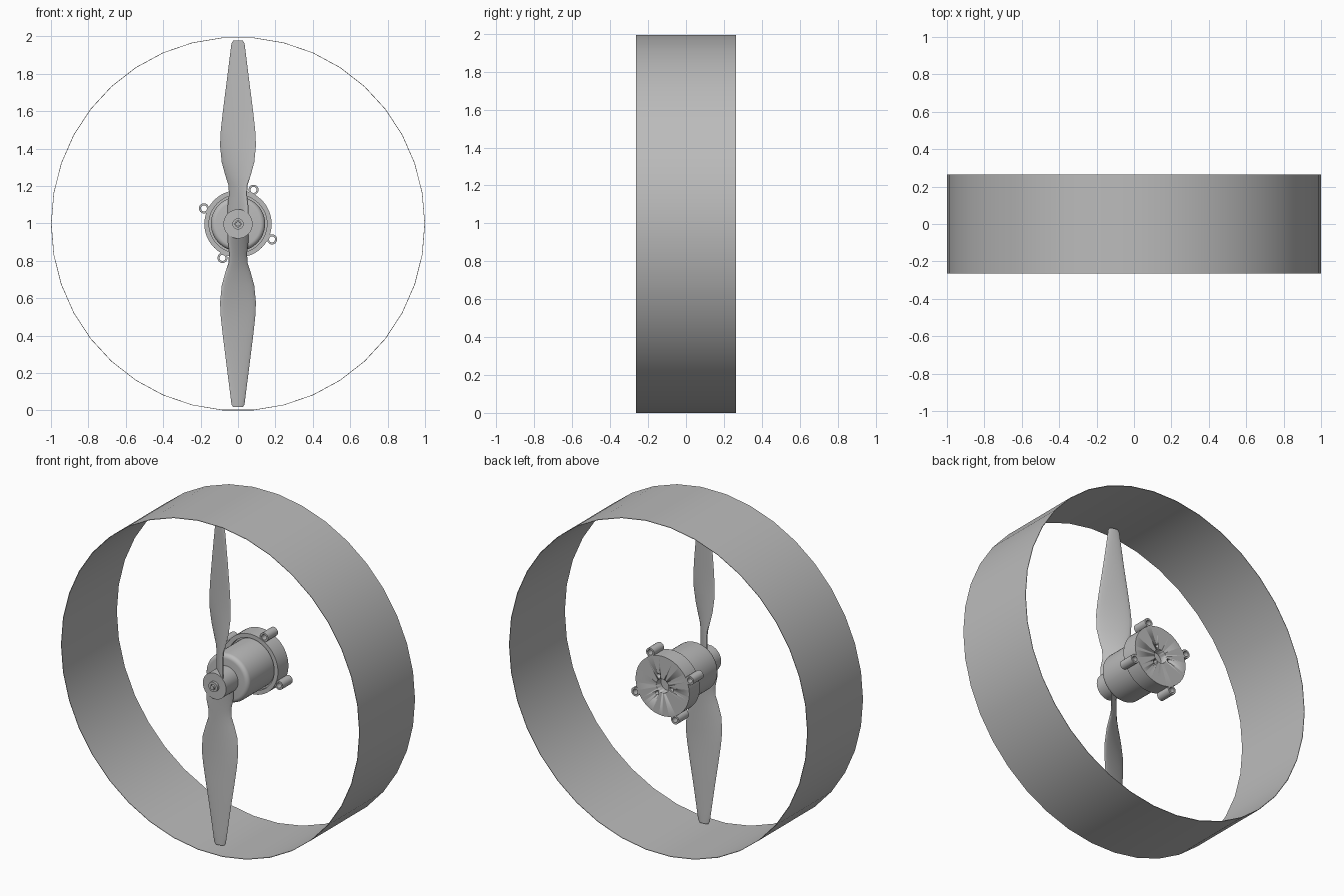
import bpy, bmesh, math
from mathutils import Vector, Matrix

CZ = 0.997            # height of the shared axis
if "Cube" in bpy.data.objects:
    bpy.data.objects.remove(bpy.data.objects["Cube"])

grey = bpy.data.materials.new("plain_grey")
grey.use_nodes = True
grey.diffuse_color = (0.5, 0.5, 0.5, 1)
grey.node_tree.nodes["Principled BSDF"].inputs["Base Color"].default_value = (0.5, 0.5, 0.5, 1)


def finish(name, bm, angle=35):
    bmesh.ops.remove_doubles(bm, verts=bm.verts, dist=1e-5)
    bmesh.ops.recalc_face_normals(bm, faces=bm.faces)
    mesh = bpy.data.meshes.new(name)
    bm.to_mesh(mesh)
    bm.free()
    obj = bpy.data.objects.new(name, mesh)
    bpy.context.collection.objects.link(obj)
    mesh.materials.append(grey)
    bpy.ops.object.select_all(action="DESELECT")
    obj.select_set(True)
    bpy.context.view_layer.objects.active = obj
    bpy.ops.object.shade_smooth_by_angle(angle=math.radians(angle))
    return obj


def lathe(name, profile, sides=48, x=0, z=0, closed=False):
    """Spin (radius, y) points about the y axis."""
    bm = bmesh.new()
    pts = profile + profile[:1] if closed else profile
    vs = [bm.verts.new((r, y, 0)) for r, y in pts]
    es = [bm.edges.new(pair) for pair in zip(vs, vs[1:])]
    bmesh.ops.spin(bm, geom=vs + es, cent=(0, 0, 0), axis=(0, 1, 0),
                   angle=math.tau, steps=sides, use_duplicate=False)
    bmesh.ops.translate(bm, verts=bm.verts, vec=(x, 0, CZ + z))
    return finish(name, bm)


def polar(radius, degrees):
    a = math.radians(degrees)
    return radius * math.cos(a), radius * math.sin(a)


def cut(target, name, radius, y0, y1, x=0, z=0, sides=24):
    cutter = lathe(name, [(0, y0), (radius, y0), (radius, y1), (0, y1)], sides, x, z)
    cutter.hide_render = True
    cutter.hide_set(True)
    mod = target.modifiers.new(name, "BOOLEAN")
    mod.operation = "DIFFERENCE"
    mod.solver = "EXACT"
    mod.object = cutter
    bpy.context.view_layer.objects.active = target
    bpy.ops.object.modifier_apply(modifier=name)
    bpy.data.objects.remove(cutter)


# Thin duct around the propeller
lathe("duct_ring", [(1, -0.265), (1, 0.265), (0.997, 0.265), (0.997, -0.265)],
      sides=38, closed=True)

# Motor can with rounded front edge
fillet = [(0.12 + 0.025 * math.cos(t), -0.085 - 0.025 * math.sin(t))
          for t in (i * math.pi / 12 for i in range(7))]
lathe("motor_body", [(0, 0.15), (0.145, 0.15)] + fillet + [(0, -0.11)])

# Mounting flange with bored back plate
flange = lathe("mount_flange", [(0, 0.225), (0.18, 0.225), (0.18, 0.125),
                                (0.155, 0.125), (0.155, 0.145), (0, 0.145)])
cut(flange, "shaft_bore", 0.042, 0.18, 0.25)
for i in range(3):
    x, z = polar(0.062, 66 + 120 * i)
    cut(flange, "screw_bore", 0.012, 0.18, 0.25, x, z, 16)

# Four tubular screw ears, each with a web into the flange
for i in range(4):
    x, z = polar(0.2, 65.5 + 90 * i)
    lathe(f"screw_ear_{i + 1}", [(0.027, 0.13), (0.027, 0.225), (0.016, 0.225), (0.016, 0.13)],
          24, x, z, closed=True)

# Propeller hub, washer and shaft end
lathe("propeller_hub", [(0, -0.1), (0.078, -0.1), (0.078, -0.225), (0, -0.225)])
lathe("shaft_collar", [(0.03, -0.2), (0.03, -0.24), (0.016, -0.24), (0.016, -0.2)],
      24, closed=True)
lathe("shaft_end", [(0, -0.2), (0.013, -0.2), (0.013, -0.25), (0, -0.25)], 16)

# Blade stations: radius, half width seen from the front, pitch in degrees
stations = [(0.03, 0.055, 42), (0.10, 0.055, 42), (0.16, 0.048, 40), (0.21, 0.052, 36),
            (0.26, 0.068, 31), (0.33, 0.087, 26), (0.42, 0.096, 21), (0.50, 0.092, 18),
            (0.60, 0.081, 16), (0.75, 0.062, 13), (0.90, 0.043, 11), (0.965, 0.035, 10),
            (0.98, 0.026, 10)]
SECTION = 20


def blade(name, turn):
    bm = bmesh.new()
    rings = []
    for radius, half, pitch in stations:
        slope = math.tan(math.radians(pitch))
        thick = 0.007 + 0.012 * max(0, 1 - radius / 0.5)
        ring = []
        for k in range(SECTION):
            a = math.tau * k / SECTION
            x = half * math.cos(a)
            y = -0.172 - x * slope + thick * math.sin(a)
            ring.append(bm.verts.new((x, y, radius)))
        rings.append(ring)
    for low, high in zip(rings, rings[1:]):
        for k in range(SECTION):
            n = (k + 1) % SECTION
            bm.faces.new((low[k], low[n], high[n], high[k]))
    bm.faces.new(rings[0])
    bm.faces.new(rings[-1])
    bmesh.ops.rotate(bm, verts=bm.verts, cent=(0, 0, 0), matrix=Matrix.Rotation(turn, 3, "Y"))
    bmesh.ops.translate(bm, verts=bm.verts, vec=Vector((0, 0, CZ)))
    return finish(name, bm, 50)


blade("upper_blade", 0)
blade("lower_blade", math.pi)
